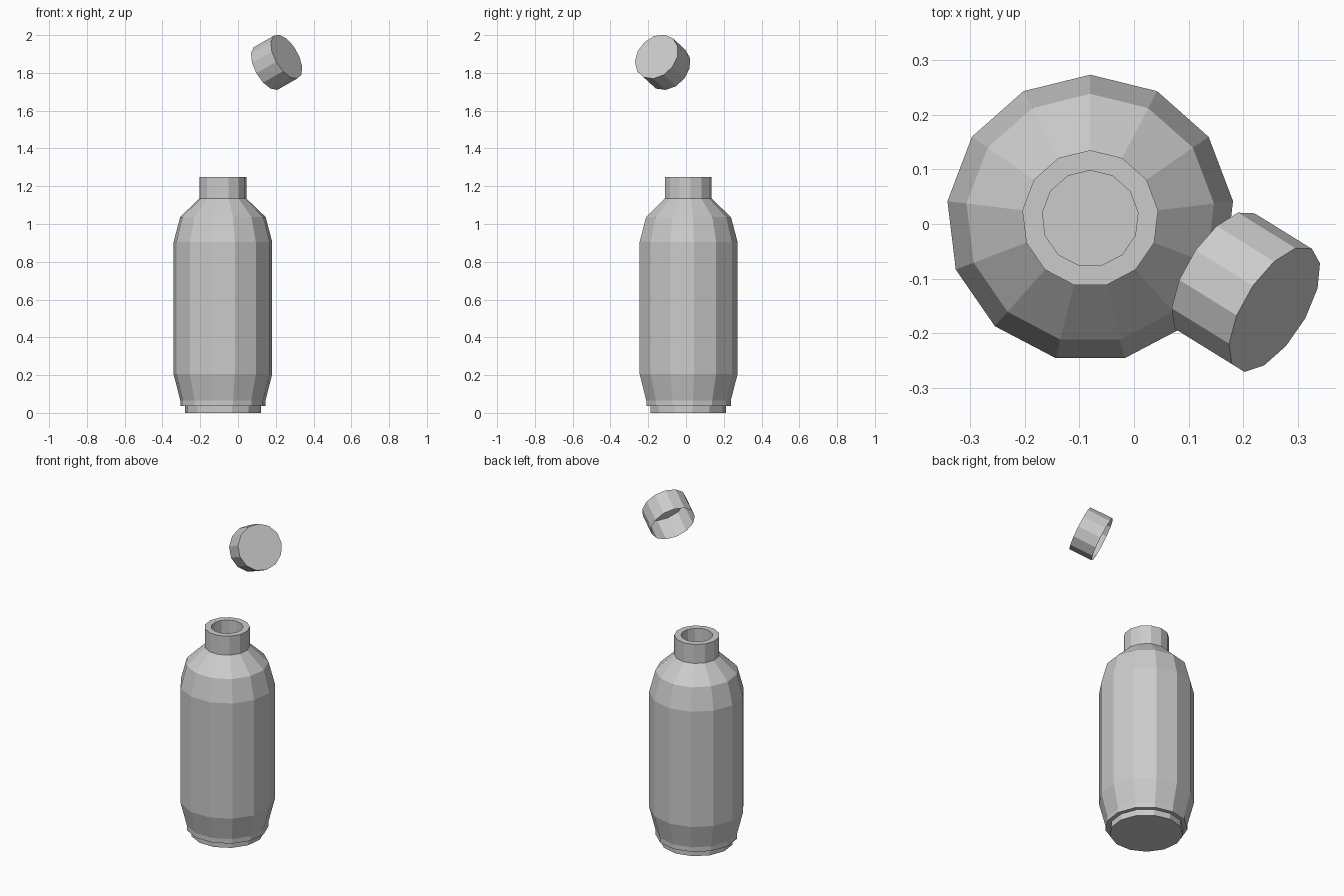
import bpy, bmesh, math
from mathutils import Matrix, Vector

if "Cube" in bpy.data.objects:
    bpy.data.objects.remove(bpy.data.objects["Cube"])

SIDES = 13


def lathe(name, profile, matrix, cap_start=True, cap_end=True):
    """Revolve (radius, height) points into a flat-shaded 13-sided shell."""
    bm = bmesh.new()
    rings = []
    for r, z in profile:
        ring = []
        for i in range(SIDES):
            a = math.pi / 2 + i * math.tau / SIDES
            ring.append(bm.verts.new((r * math.cos(a), r * math.sin(a), z)))
        rings.append(ring)
    for lo, hi in zip(rings, rings[1:]):
        for i in range(SIDES):
            j = (i + 1) % SIDES
            bm.faces.new((lo[i], lo[j], hi[j], hi[i]))
    if cap_start:
        bm.faces.new(rings[0][::-1])
    if cap_end:
        bm.faces.new(rings[-1])
    mesh = bpy.data.meshes.new(name)
    bm.to_mesh(mesh)
    bm.free()
    obj = bpy.data.objects.new(name, mesh)
    obj.matrix_world = matrix
    bpy.context.collection.objects.link(obj)
    return obj


# Bottle: foot, body, shoulder, neck, then down into the mouth
lathe("bottle", [
    (0.203, 0.0), (0.203, 0.037), (0.227, 0.037), (0.227, 0.065),
    (0.263, 0.205), (0.263, 0.905), (0.228, 1.037), (0.125, 1.135),
    (0.125, 1.25), (0.088, 1.25), (0.088, 1.13),
], Matrix.Translation((-0.08, 0.01, 0)))

# Cap: thin open cup floating above, closed end facing front right
axis = Vector((0.105, -0.065, 0.06))
n = axis.normalized()
u = Vector((-n.y, n.x, 0)).normalized()
u = u if u.y > 0 else -u
rot = Matrix((u.cross(n), u, n)).transposed().to_4x4()
lathe("cap", [(0.13, 0.0), (0.13, axis.length)],
      Matrix.Translation((0.152, -0.091, 1.826)) @ rot, cap_start=False)
